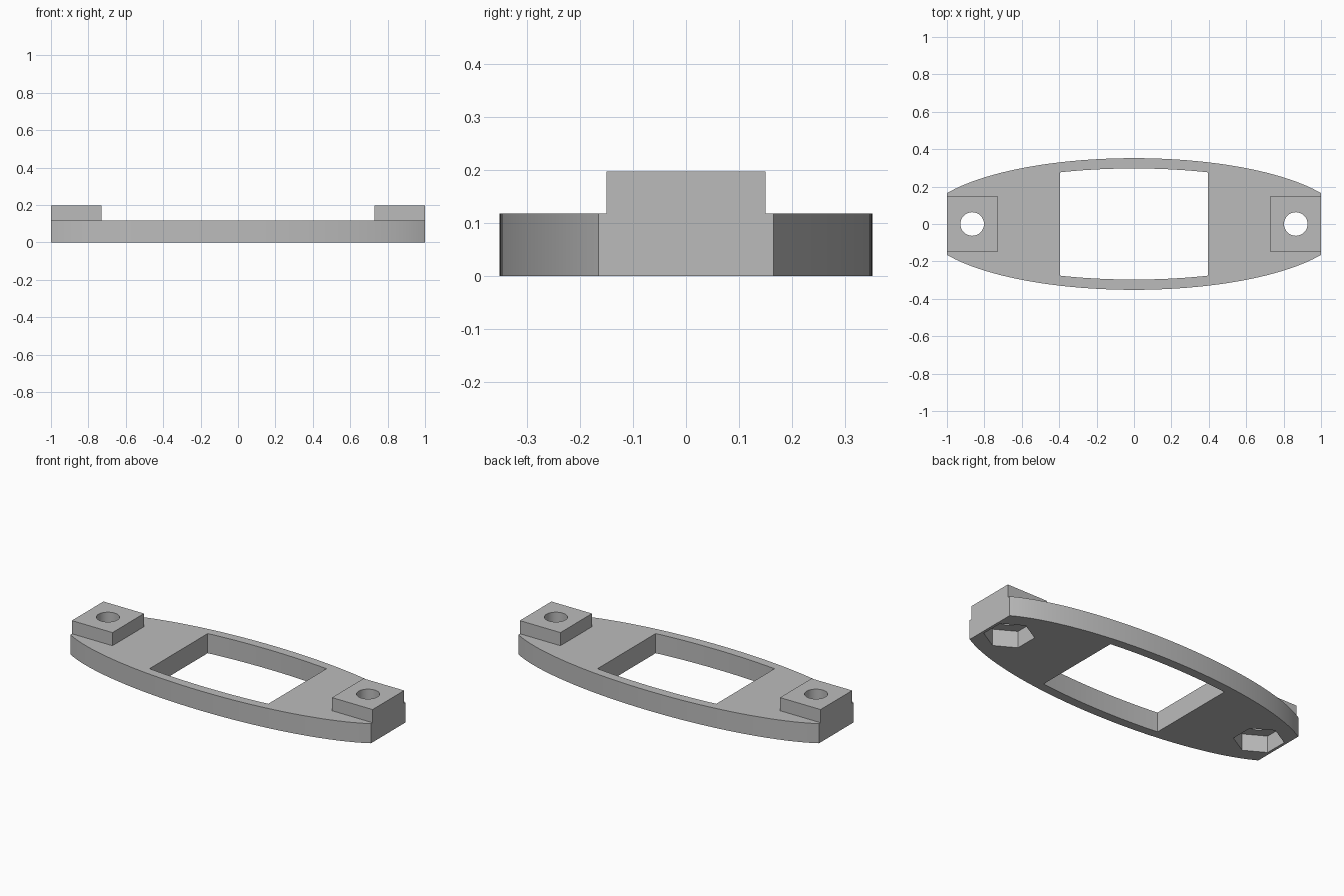
import bpy, bmesh, math

default = bpy.data.objects.get("Cube")
if default:
    bpy.data.objects.remove(default, do_unlink=True)

PLATE_TOP, PAD_TOP = 0.118, 0.197
WINDOW_X, BOLT_X = 0.395, 0.865

grey = bpy.data.materials.new("plain_grey")
grey.use_nodes = True
colour = (0.5, 0.5, 0.5, 1)
grey.diffuse_color = colour
grey.node_tree.nodes["Principled BSDF"].inputs["Base Color"].default_value = colour


def prism(name, outline, z0, z1):
    """Extrude a counter-clockwise outline from z0 to z1."""
    bm = bmesh.new()
    face = bm.faces.new([bm.verts.new((x, y, z0)) for x, y in outline])
    top = bmesh.ops.extrude_face_region(bm, geom=[face])["geom"]
    for v in top:
        if isinstance(v, bmesh.types.BMVert):
            v.co.z = z1
    bmesh.ops.recalc_face_normals(bm, faces=bm.faces)
    mesh = bpy.data.meshes.new(name)
    bm.to_mesh(mesh)
    bm.free()
    mesh.materials.append(grey)
    obj = bpy.data.objects.new(name, mesh)
    bpy.context.collection.objects.link(obj)
    return obj


def clipped_ellipse(a, b, half, n):
    """Ellipse outline cut off square at x = +-half."""
    xs = [-half + 2 * half * i / n for i in range(n + 1)]
    low = [(x, -b * math.sqrt(1 - (x / a) ** 2)) for x in xs]
    return low + [(x, -y) for x, y in reversed(low)]


def polygon(cx, r, n, turn=0):
    return [(cx + r * math.cos(turn + math.tau * i / n),
             r * math.sin(turn + math.tau * i / n)) for i in range(n)]


def combine(target, tool, operation):
    """Apply a boolean and discard the tool."""
    tool.hide_render = True
    bpy.ops.object.select_all(action="DESELECT")
    bpy.context.view_layer.objects.active = target
    target.select_set(True)
    mod = target.modifiers.new(operation, "BOOLEAN")
    mod.operation, mod.solver, mod.object = operation, "EXACT", tool
    bpy.ops.object.modifier_apply(modifier=mod.name)
    bpy.data.objects.remove(tool, do_unlink=True)


# Curved plate with a central window
plate = prism("mounting_plate", clipped_ellipse(1.132, 0.352, 1, 48), 0, PLATE_TOP)
window = prism("window_cutter", clipped_ellipse(1.077, 0.297, WINDOW_X, 20), -0.1, 0.3)
combine(plate, window, "DIFFERENCE")

# Raised end pads, bolt holes and hexagonal nut pockets underneath
for side in (-1, 1):
    c = side * BOLT_X
    pad = prism("end_pad", [(c - 0.135, -0.15), (c + 0.135, -0.15),
                            (c + 0.135, 0.15), (c - 0.135, 0.15)], 0.05, PAD_TOP)
    combine(plate, pad, "UNION")
    combine(plate, prism("bolt_cutter", polygon(c, 0.063, 48), -0.1, 0.3), "DIFFERENCE")
    combine(plate, prism("nut_cutter", polygon(c, 0.137, 6, math.pi / 2), -0.1, 0.1),
            "DIFFERENCE")

# Smooth curved walls, crisp edges
plate.select_set(True)
bpy.context.view_layer.objects.active = plate
bpy.ops.object.shade_smooth_by_angle(angle=math.radians(20))
